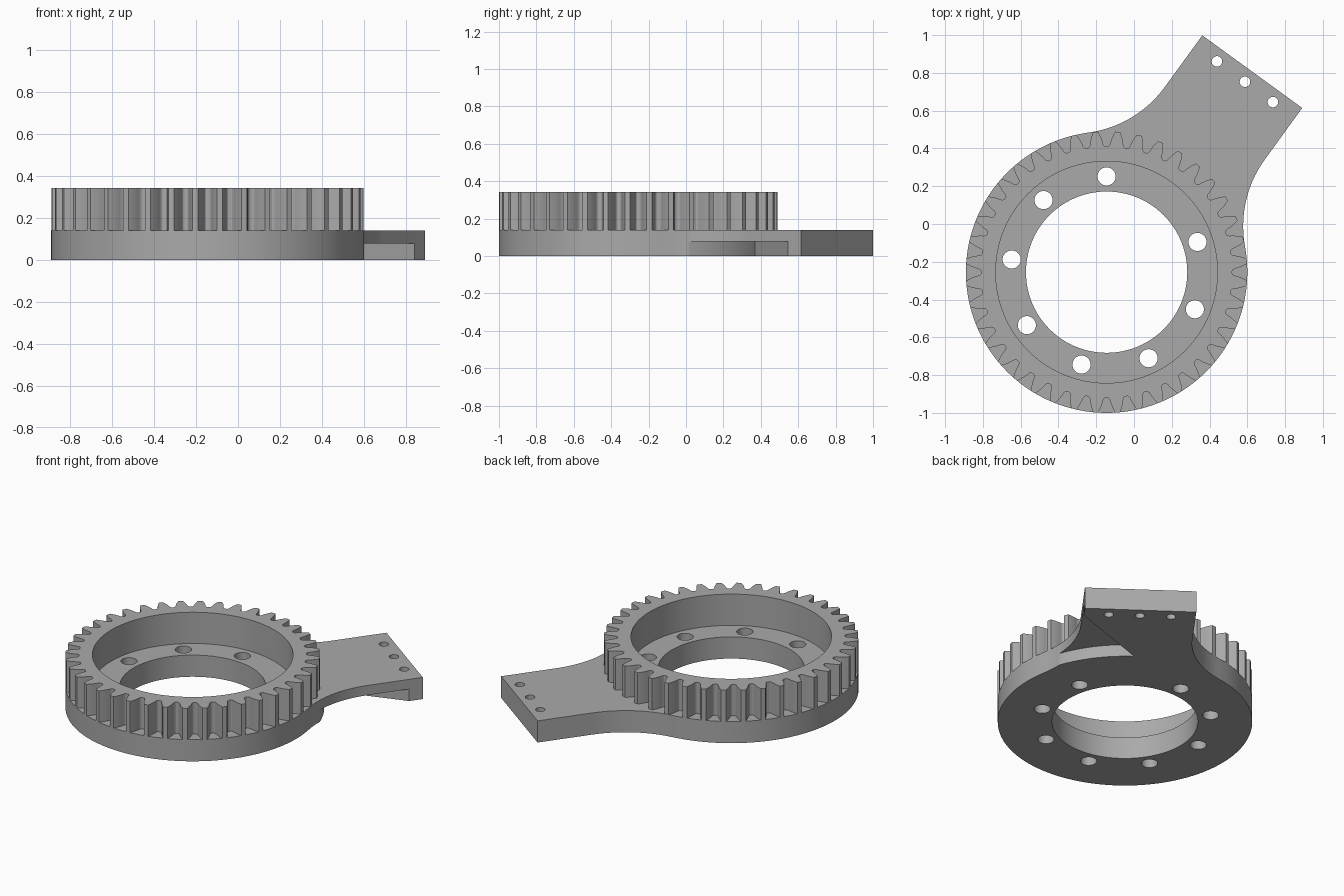
import bpy, bmesh
from math import sin, cos, tan, acos, pi, radians, hypot, atan2
from mathutils import Matrix

cube = bpy.data.objects.get("Cube")
if cube:
    bpy.data.objects.remove(cube, do_unlink=True)

# Shared dimensions
CENTRE = (-0.145, -0.255)
RIM, POCKET, BORE = 0.745, 0.587, 0.427
PLATE_TOP, TOP = 0.14, 0.342
TEETH = 40
HALF_WIDTH, ARM_END = 0.327, 1.312
FILLET_U, FILLET_R = 0.975, 0.60
PLACE = Matrix.Translation((*CENTRE, 0))
ALONG_ARM = PLACE @ Matrix.Rotation(radians(54), 4, 'Z')

grey = bpy.data.materials.new("plain_grey")
grey.use_nodes = True
grey.diffuse_color = (0.4, 0.4, 0.4, 1)
grey.node_tree.nodes["Principled BSDF"].inputs["Base Color"].default_value = (0.4, 0.4, 0.4, 1)


def arc(u, v, r, a0, a1, steps):
    """Points on an arc, angles in radians."""
    return [(u + r * cos(a0 + (a1 - a0) * i / steps),
             v + r * sin(a0 + (a1 - a0) * i / steps)) for i in range(steps + 1)]


def circle(u, v, r, steps=48):
    return arc(u, v, r, 0, 2 * pi, steps)[:-1]


def prism(name, outline, z0, z1, matrix):
    """Extrude a closed outline from z0 to z1."""
    bm = bmesh.new()
    face = bm.faces.new([bm.verts.new((x, y, z0)) for x, y in outline])
    ext = bmesh.ops.extrude_face_region(bm, geom=[face])
    bmesh.ops.translate(bm, vec=(0, 0, z1 - z0),
                        verts=[e for e in ext["geom"] if isinstance(e, bmesh.types.BMVert)])
    bmesh.ops.recalc_face_normals(bm, faces=bm.faces)
    mesh = bpy.data.meshes.new(name)
    bm.to_mesh(mesh)
    bm.free()
    mesh.transform(matrix)
    mesh.materials.append(grey)
    obj = bpy.data.objects.new(name, mesh)
    bpy.context.collection.objects.link(obj)
    return obj


def cut(target, cutters):
    """Subtract the cutters, bake the result and remove them."""
    for c in cutters:
        mod = target.modifiers.new("cut", 'BOOLEAN')
        mod.operation, mod.solver, mod.object = 'DIFFERENCE', 'EXACT', c
    bpy.context.view_layer.update()
    graph = bpy.context.evaluated_depsgraph_get()
    baked = bpy.data.meshes.new_from_object(target.evaluated_get(graph))
    target.modifiers.clear()
    target.data = baked
    for c in cutters:
        bpy.data.objects.remove(c, do_unlink=True)


def smooth(obj):
    for p in obj.data.polygons:
        p.use_smooth = True
    obj.data.set_sharp_from_angle(angle=radians(25))


# Base plate: disc blended into a straight arm by two fillets
fillet_v = HALF_WIDTH + FILLET_R
blend = atan2(fillet_v, FILLET_U)
side = arc(FILLET_U, -fillet_v, FILLET_R, pi - blend, pi / 2, 20)
side.append((ARM_END, -HALF_WIDTH))
outline = arc(0, 0, RIM, blend, 2 * pi - blend, 120)[1:-1]
outline += side + [(u, -v) for u, v in reversed(side)]
plate = prism("base_plate", outline, 0, PLATE_TOP, ALONG_ARM)

cutters = [prism("bore_cutter", circle(0, 0, BORE, 96), -0.1, 0.5, PLACE)]
# Ring of bolt holes, leaving a wider gap beside the arm
for k in range(8):
    a = radians(90 + 41.2 * k)
    cutters.append(prism("bolt_cutter", circle(0.507 * cos(a), 0.507 * sin(a), 0.048, 32),
                         -0.1, 0.5, PLACE))
# Row of small holes near the arm end
for v in (-0.183, 0, 0.183):
    cutters.append(prism("arm_hole_cutter", circle(1.246, v, 0.028, 24), -0.1, 0.5, ALONG_ARM))
# Underside recess, open on one side of the arm
recess = arc(0, 0, 0.77, radians(-50), 0, 32) + [(1.70, -0.666)]
cutters.append(prism("recess_cutter", recess, -0.1, 0.077, ALONG_ARM))
cut(plate, cutters)
smooth(plate)

# Gear ring with involute teeth
module = 2 * RIM / (TEETH + 2)
pitch_r = module * TEETH / 2
root_r = pitch_r - 1.25 * module
base_r = pitch_r * cos(radians(20))


def half_angle(r):
    """Half the angle a tooth fills at radius r."""
    a = acos(min(1, base_r / r))
    inv20 = tan(radians(20)) - radians(20)
    return pi / (2 * TEETH) + inv20 - (tan(a) - a)


flank = [(root_r, half_angle(base_r) + 0.014), (root_r + 0.004, half_angle(base_r) + 0.005)]
for i in range(7):
    r = root_r + 0.012 + (RIM - root_r - 0.012) * i / 6
    flank.append((r, half_angle(r)))
tooth = [(r, -h) for r, h in flank] + [(RIM, 0)] + [(r, h) for r, h in reversed(flank)]
gear_outline = [(r * cos(a + (k + 0.5) * 2 * pi / TEETH), r * sin(a + (k + 0.5) * 2 * pi / TEETH))
                for k in range(TEETH) for r, a in tooth]
ring = prism("gear_ring", gear_outline, PLATE_TOP, TOP, PLACE)
cut(ring, [prism("pocket_cutter", circle(0, 0, POCKET, 128), -0.1, 0.5, PLACE)])
smooth(ring)
